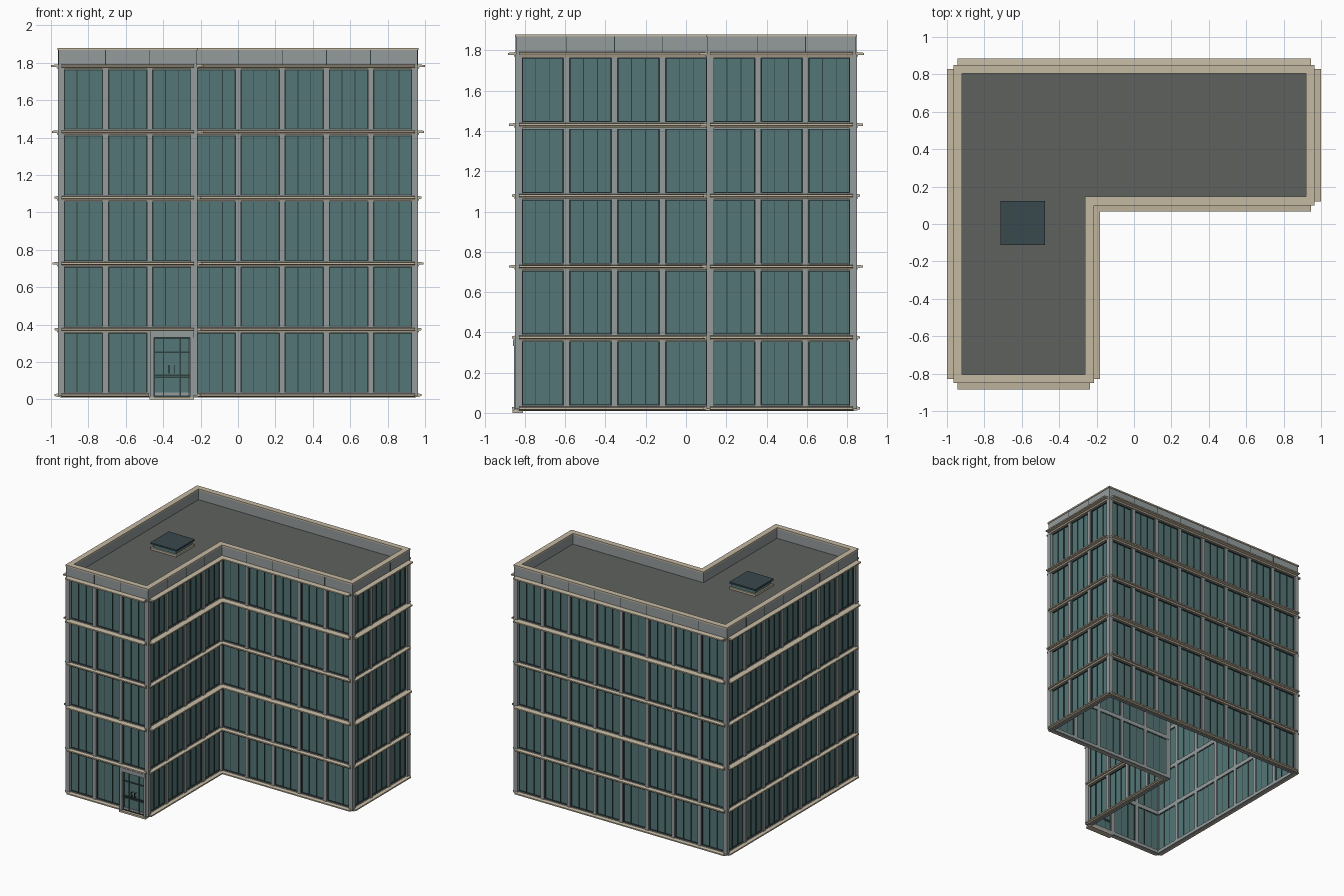
import bpy, bmesh
from mathutils import Vector

if "Cube" in bpy.data.objects:
    bpy.data.objects.remove(bpy.data.objects["Cube"])

COL = {"glass": (.09, .18, .18), "grey": (.30, .33, .33), "tan": (.55, .48, .36),
       "dark": (.03, .05, .05), "roof": (.11, .12, .11), "skylight": (.04, .065, .075)}
MAT = {}
for k, c in COL.items():
    MAT[k] = bpy.data.materials.new(k)
    MAT[k].diffuse_color = (*c, 1)

# L-shaped footprint, counter-clockwise, with number of bays per side
P = [Vector(p) for p in [(-.945, -.83), (-.235, -.83), (-.235, .12), (.945, .12), (.945, .83), (-.945, .83)]]
BAYS = [3, 4, 5, 3, 8, 7]
N = len(P)
FLOORS = 5
H = .352
levels = [.02 + H * k for k in range(FLOORS + 1)]
parts = {}


def mesh(name, mat):
    if name not in parts:
        parts[name] = (bmesh.new(), mat)
    return parts[name][0]


def side(i):
    a, b = P[i], P[(i + 1) % N]
    t = (b - a).normalized()
    return a, t, Vector((t.y, -t.x)), (b - a).length


def sweep(bm, i, u0, u1, prof):
    """Extrude a (depth, z) profile along side i from u0 to u1."""
    a, t, n, _ = side(i)
    rings = []
    for u in (u0, u1):
        rings.append([bm.verts.new((*(a + t * u + n * d), z)) for d, z in prof])
    m = len(prof)
    for k in range(m):
        bm.faces.new([rings[0][k], rings[0][(k + 1) % m], rings[1][(k + 1) % m], rings[1][k]])
    bm.faces.new(rings[0])
    bm.faces.new(rings[1][::-1])


def box(bm, i, u0, u1, d0, d1, z0, z1):
    sweep(bm, i, u0, u1, [(d0, z0), (d1, z0), (d1, z1), (d0, z1)])


def offset(d):
    return [P[i] + d * (side(i - 1)[2] + side(i)[2]) if i else P[0] + d * (side(N - 1)[2] + side(0)[2])
            for i in range(N)]


def ring(bm, d0, d1, z0, z1):
    """Closed mitred band round the footprint."""
    loops = [[bm.verts.new((*p, z)) for p in offset(d)] for d, z in ((d0, z0), (d1, z0), (d1, z1), (d0, z1))]
    for k in range(4):
        A, B = loops[k], loops[(k + 1) % 4]
        for j in range(N):
            bm.faces.new([A[j], A[(j + 1) % N], B[(j + 1) % N], B[j]])


# Facade bays: pillars, glass, frames and mullions
for i in range(N):
    L = side(i)[3]
    w = L / BAYS[i]
    for b in range(1, BAYS[i]):
        box(mesh("pillars", "grey"), i, b * w - .015, b * w + .015, -.02, .012, .02, levels[-1])
        box(mesh("parapet_joints", "dark"), i, b * w - .002, b * w + .002, .014, .0165, 1.79, 1.868)
    for b in range(BAYS[i]):
        for f in range(FLOORS):
            if i == 0 and b == 2 and f == 0:
                continue
            u0, u1 = b * w + .015, (b + 1) * w - .015
            z0, z1 = levels[f] + .016, levels[f + 1] - .016
            box(mesh("glass_panes", "glass"), i, u0, u1, -.012, -.006, z0, z1)
            fr = mesh("window_frames", "dark")
            for x0, x1 in ((u0, u0 + .005), (u1 - .005, u1)):
                box(fr, i, x0, x1, -.014, .002, z0, z1)
            for y0, y1 in ((z0, z0 + .005), (z1 - .005, z1)):
                box(fr, i, u0 + .005, u1 - .005, -.014, .002, y0, y1)
            for s in (1 / 3, 2 / 3):
                c = u0 + (u1 - u0) * s
                box(mesh("mullions", "dark"), i, c - .002, c + .002, -.014, 0, z0, z1)

# Corner pillars
for i, p in enumerate(P):
    bm = mesh("corner_pillars", "grey")
    r = bmesh.ops.create_cube(bm, size=1)
    for v in r["verts"]:
        v.co = (p.x + v.co.x * .036, p.y + v.co.y * .036, .02 + (v.co.z + .5) * (levels[-1] - .02))

# Floor bands and projecting ledges
for k, z in enumerate(levels):
    dep = (.035, .035, .048, .035, .05, .054)[k]
    ring(mesh("floor_bands", "grey"), -.02, .006, max(z - .017, .01), z + .017)
    for i in range(N):
        if k == 0 and i == 0:
            spans = [(0, .47)]
        else:
            spans = [(0, side(i)[3])]
        lo = .008 if k == 0 else .014
        for u0, u1 in spans:
            sweep(mesh("ledges", "tan"), i, u0, u1,
                  [(0, z - lo), (.02, z - lo), (.024, z - .004), (dep, z - .002),
                   (dep, z + .008), (.022, z + .011), (0, z + .012)])

# Parapet, coping and roof
ring(mesh("parapet", "grey"), -.022, .015, 1.77, 1.869)
ring(mesh("coping", "tan"), -.026, .02, 1.868, 1.88)
bm = mesh("roof_deck", "roof")
bm.faces.new([bm.verts.new((*p, 1.79)) for p in offset(-.02)])

# Entrance door in the third front bay
u0, u1 = .475, .708
g = mesh("door_frame", "grey")
box(g, 0, u0, u0 + .02, -.02, .025, .005, .365)
box(g, 0, u1 - .02, u1, -.02, .025, .005, .365)
box(g, 0, u0, u1, -.02, .03, .332, .365)
box(mesh("door_step", "tan"), 0, u0 - .003, u1 + .003, -.02, .032, 0, .014)
box(mesh("door_glass", "glass"), 0, u0 + .02, u1 - .02, -.006, .002, .014, .332)
d = mesh("door_bars", "dark")
mid = (u0 + u1) / 2
for z, h in ((.017, .004), (.118, .004), (.13, .004), (.252, .004), (.328, .004)):
    box(d, 0, u0 + .02, u1 - .02, -.008, .01, z - h, z + h)
for c in (u0 + .024, mid - .045, mid + .045, u1 - .024):
    box(d, 0, c - .003, c + .003, -.008, .009, .014, .332)
for c in (mid - .015, mid + .015):
    hnd = mesh("door_handles", "dark")
    box(hnd, 0, c - .002, c + .002, .018, .024, .14, .185)
    for z in (.146, .178):
        box(hnd, 0, c - .002, c + .002, 0, .02, z - .002, z + .002)


# Roof skylight
def block(name, mat, s, z0, z1):
    r = bmesh.ops.create_cube(mesh(name, mat), size=1)
    for v in r["verts"]:
        v.co = (-.595 + v.co.x * s, .005 + v.co.y * s, z0 + (v.co.z + .5) * (z1 - z0))


block("skylight_curb", "tan", .232, 1.79, 1.806)
block("skylight_sides", "glass", .21, 1.806, 1.838)
block("skylight_lid", "skylight", .236, 1.836, 1.848)

# Turn collected parts into objects
for name, (bm, mat) in parts.items():
    bmesh.ops.recalc_face_normals(bm, faces=bm.faces[:])
    me = bpy.data.meshes.new(name)
    bm.to_mesh(me)
    bm.free()
    me.materials.append(MAT[mat])
    bpy.context.collection.objects.link(bpy.data.objects.new(name, me))

for m in bpy.data.materials:
    if m.users and not m.is_grease_pencil:
        m.use_nodes = True
        m.node_tree.nodes["Principled BSDF"].inputs["Base Color"].default_value = m.diffuse_color
